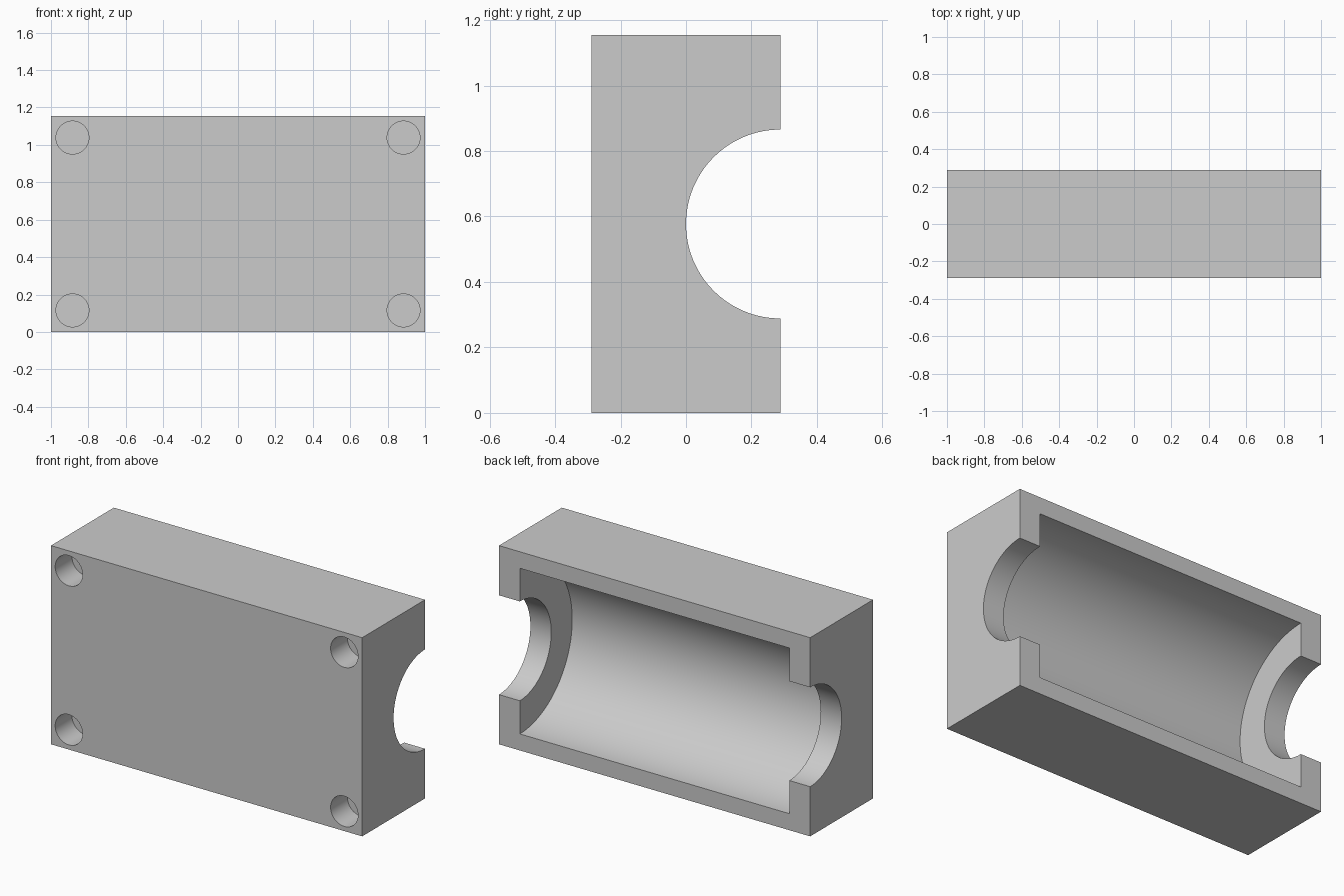
import bpy
import math
from mathutils import Matrix

cube = bpy.data.objects.get("Cube")
if cube:
    bpy.data.objects.remove(cube, do_unlink=True)

WIDTH, DEPTH, HEIGHT = 2.0, 0.577, 1.154
BACK, MID = DEPTH / 2, HEIGHT / 2

grey = bpy.data.materials.new("plain_grey")
grey.use_nodes = True
grey.diffuse_color = (0.6, 0.6, 0.6, 1)
grey.node_tree.nodes["Principled BSDF"].inputs["Base Color"].default_value = (0.6, 0.6, 0.6, 1)

# Solid block
bpy.ops.mesh.primitive_cube_add(size=1, location=(0, 0, MID))
housing = bpy.context.object
housing.name = "half_housing"
housing.data.transform(Matrix.Diagonal((WIDTH, DEPTH, HEIGHT, 1)))
housing.data.materials.append(grey)


def cut_cylinder(name, radius, length, location, rotation, sides):
    """Subtract a cylinder from the housing."""
    bpy.ops.mesh.primitive_cylinder_add(vertices=sides, radius=radius, depth=length,
                                        location=location, rotation=rotation)
    cutter = bpy.context.object
    cutter.name = name
    cutter.hide_render = True
    cutter.data.materials.append(grey)
    mod = housing.modifiers.new(name, "BOOLEAN")
    mod.operation = "DIFFERENCE"
    mod.solver = "EXACT"
    mod.object = cutter
    bpy.context.view_layer.objects.active = housing
    bpy.ops.object.modifier_apply(modifier=mod.name)
    bpy.data.objects.remove(cutter, do_unlink=True)


# Wide inner cavity, then the narrower bore through both end walls
along_x = (0, math.pi / 2, 0)
cut_cylinder("cavity_cutter", 0.481, 1.732, (0, BACK, MID), along_x, 128)
cut_cylinder("bore_cutter", BACK, WIDTH + 0.2, (0, BACK, MID), along_x, 128)

# Blind round recesses in the four front corners
INSET, RECESS = 0.115, 0.154
for x in (INSET - 1, 1 - INSET):
    for z in (INSET, HEIGHT - INSET):
        cut_cylinder("recess_cutter", 0.088, RECESS * 2, (x, -BACK, z),
                     (math.pi / 2, 0, 0), 64)

# Smooth bores with crisp edges
bpy.ops.object.select_all(action="DESELECT")
housing.select_set(True)
bpy.context.view_layer.objects.active = housing
bpy.ops.object.shade_smooth_by_angle(angle=math.radians(30))
